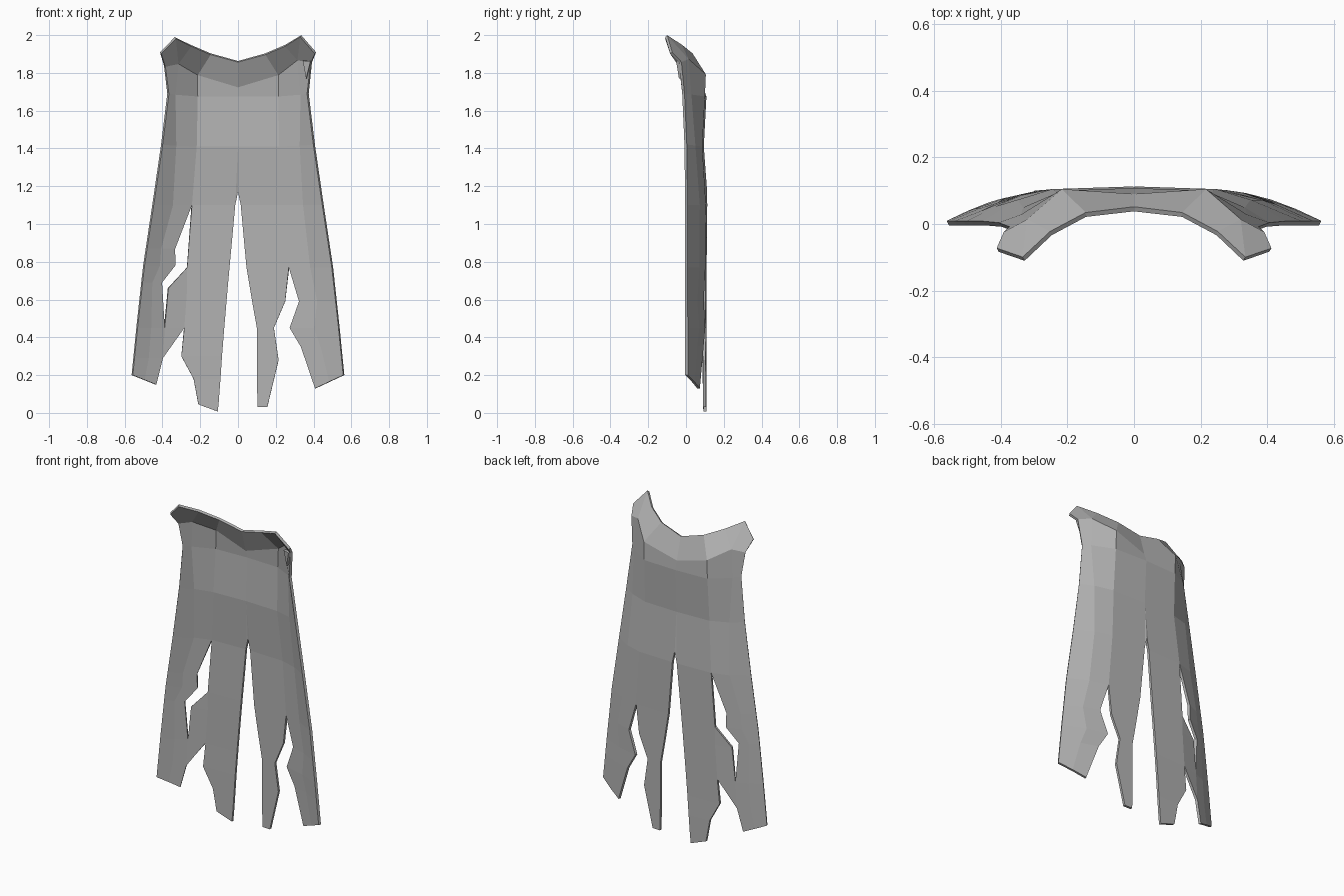
import bpy, bmesh
from mathutils import Vector

cube = bpy.data.objects.get("Cube")
if cube:
    bpy.data.objects.remove(cube)

grey = bpy.data.materials.new("cloth grey")
grey.use_nodes = True
COLOUR = (0.45, 0.45, 0.45, 1)
grey.diffuse_color = COLOUR
grey.node_tree.nodes["Principled BSDF"].inputs["Base Color"].default_value = COLOUR

# Shape of the cloth: (height, value) profiles
BACK = [(0, .095), (.8, .095), (1.15, .098), (1.42, .078), (1.68, .093), (1.8, .095)]
EDGE_Y = [(0, .003), (1.1, .002), (1.42, -.002), (1.69, -.014)]
EDGE_X = [(.2, .56), (.45, .535), (.77, .5), (1.1, .45), (1.42, .403), (1.69, .37)]
FOLD_X = [(0, .27), (.77, .27), (1.1, .245), (1.42, .22), (1.68, .215)]


def profile(table, z):
    if z <= table[0][0]:
        return table[0][1]
    for (z0, a), (z1, b) in zip(table, table[1:]):
        if z <= z1:
            return a + (b - a) * (z - z0) / (z1 - z0)
    return table[-1][1]


def drape(x, z):
    """Depth of the cloth: flat back, sides curving forward."""
    fold, edge, back = profile(FOLD_X, z), profile(EDGE_X, z), profile(BACK, z)
    if abs(x) <= fold:
        return back + .008 * (1 - abs(x) / fold)
    u = min((abs(x) - fold) / (edge - fold), 1)
    return back + (profile(EDGE_Y, z) - back) * u ** 1.6


bm = bmesh.new()
verts = {}


def vert(p):
    if len(p) == 2:
        p = (p[0], drape(*p), p[1])
    key = tuple(round(c, 3) for c in p)
    if key not in verts:
        verts[key] = bm.verts.new(p)
    return verts[key]


def face(points):
    ring = list(dict.fromkeys(vert(p) for p in points))
    if len(ring) > 2:
        bm.faces.new(ring)


def strip(rows):
    """Join rows of equally many points; repeated points give triangles."""
    for top, low in zip(rows, rows[1:]):
        for i in range(len(top) - 1):
            face([top[i], low[i], low[i + 1], top[i + 1]])


def span(inner, outer):
    """Row with a middle point for the curve of the side."""
    return [inner, ((inner[0] + outer[0]) / 2, (inner[1] + outer[1]) / 2), outer]


def at_edge(s, z):
    return (s * profile(EDGE_X, z), z)


# Collar, shoulders and upper back, mirrored
for s in (1, -1):
    lift = .02 if s > 0 else 0
    top = [(0, .045, 1.86), (s * .145, .028, 1.90), (s * .25, -.028, 1.945),
           (s * .332, -.105, 1.985 + lift / 2)]
    corner = (s * .41, -.078, 1.905)
    low = [(0, .083, 1.725), (s * .215, .098, 1.79), (s * .318, .008, 1.85 + lift),
           (s * .388, -.03, 1.835 + lift)]
    waist = [(0, 1.675), (s * .215, 1.675), (s * .335, 1.685), at_edge(s, 1.69)]
    for i in range(2):
        face([top[i], low[i], low[i + 1], top[i + 1]])
    face([top[2], low[2], top[3]])
    face([top[3], low[2], low[3], corner])
    hips = [(0, 1.41), (s * .22, 1.41), (s * .33, 1.415), at_edge(s, 1.42)]
    strip([low, waist, hips])
    # Side below the fold and back above the centre slit
    strip([hips[1:], span((s * .245, 1.1), at_edge(s, 1.1))])
    strip([[hips[1], hips[0], hips[0]],
           [(s * .245, 1.1), (s * .015, 1.1), (0, 1.17)]])

# Left inner tatter
strip([[(.015, 1.1), (.245, 1.1)], [(.045, .77), (.27, .77)], [(.075, .59), (.25, .59)],
       [(.1, .45), (.19, .45)], [(.1, .28), (.215, .28)], [(.103, .03), (.155, .03)]])

# Left outer tatter
strip([span(a, at_edge(1, z)) for a, z in (
    ((.245, 1.1), 1.1), ((.27, .77), .77), ((.325, .59), .59),
    ((.275, .45), .45), ((.335, .35), .35), ((.41, .13), .2))])

# Right outer tatter
strip([span(a, at_edge(-1, z)) for a, z in (
    ((-.245, 1.1), 1.1), ((-.335, .87), .87), ((-.335, .78), .78), ((-.405, .69), .69),
    ((-.39, .45), .45), ((-.4, .29), .29), ((-.435, .15), .2))])

# Right inner tatter, with the bridge under the hole
strip([[(-.245, 1.1), (-.245, 1.1), (-.015, 1.1)],
       [(-.27, .77), (-.27, .77), (-.045, .77)],
       [(-.37, .66), (-.27, .66), (-.055, .66)],
       [(-.39, .45), (-.285, .45), (-.073, .45)]])
face([(-.39, .45), (-.4, .29), (-.285, .45)])
strip([[(-.285, .45), (-.073, .45)], [(-.3, .3), (-.085, .3)], [(-.235, .18), (-.093, .18)],
       [(-.21, .045), (-.102, .06)], [(-.107, .007), (-.107, .007)]])

# Small torn flap under the left collar corner
face([(.345, -.035, 1.865), (.362, -.03, 1.77), (.385, -.045, 1.862)])

bmesh.ops.recalc_face_normals(bm, faces=bm.faces)
mesh = bpy.data.meshes.new("tattered_cape")
bm.to_mesh(mesh)
bm.free()
mesh.materials.append(grey)
cape = bpy.data.objects.new("tattered_cape", mesh)
bpy.context.collection.objects.link(cape)

# Cloth thickness
solid = cape.modifiers.new("thickness", "SOLIDIFY")
solid.thickness = .015
solid.offset = 0
